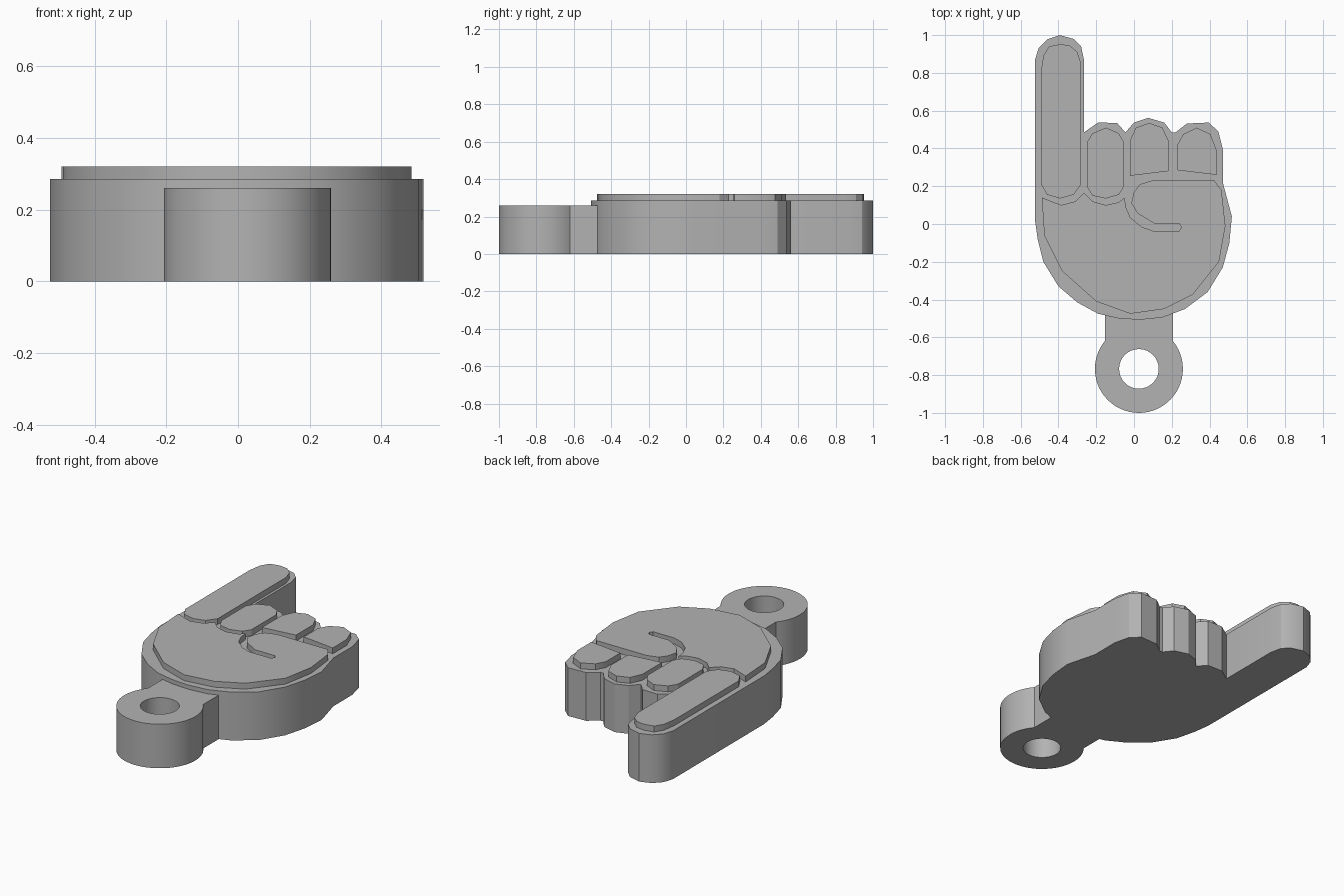
import bpy, bmesh, math

if "Cube" in bpy.data.objects:
    bpy.data.objects.remove(bpy.data.objects["Cube"])

grey = bpy.data.materials.new("light_grey")
grey.diffuse_color = (0.45, 0.45, 0.45, 1)
grey.use_nodes = True
grey.node_tree.nodes["Principled BSDF"].inputs["Base Color"].default_value = grey.diffuse_color


def slab(name, loops, z0, z1, angle=30):
    """Extrude a flat outline (first loop) with optional holes from z0 to z1."""
    bm = bmesh.new()
    for pts in loops:
        vs = [bm.verts.new((x, y, z0)) for x, y in pts]
        for a, b in zip(vs, vs[1:] + vs[:1]):
            bm.edges.new((a, b))
    bmesh.ops.triangle_fill(bm, edges=bm.edges[:], use_beauty=True)
    top = bmesh.ops.extrude_face_region(bm, geom=bm.faces[:], use_keep_orig=True)
    moved = [g for g in top["geom"] if isinstance(g, bmesh.types.BMVert)]
    bmesh.ops.translate(bm, verts=moved, vec=(0, 0, z1 - z0))
    bmesh.ops.recalc_face_normals(bm, faces=bm.faces[:])
    me = bpy.data.meshes.new(name)
    bm.to_mesh(me)
    bm.free()
    me.materials.append(grey)
    ob = bpy.data.objects.new(name, me)
    bpy.context.collection.objects.link(ob)
    bpy.ops.object.select_all(action="DESELECT")
    ob.select_set(True)
    bpy.context.view_layer.objects.active = ob
    bpy.ops.object.shade_smooth_by_angle(angle=math.radians(angle))
    return ob


def arc(cx, cy, r, a0, a1, n):
    return [(cx + r * math.cos(math.radians(a0 + (a1 - a0) * i / n)),
             cy + r * math.sin(math.radians(a0 + (a1 - a0) * i / n)))
            for i in range(n + 1)]


BASE, TOP, TAB = 0.285, 0.32, 0.26

# Hand silhouette: pointing finger, three curled fingers, round palm
slab("hand_base", [[
    (-.524, .87), (-.505, .93), (-.46, .977), (-.393, 1), (-.32, .98), (-.28, .94),
    (-.265, .87), (-.265, .485), (-.19, .537), (-.09, .535), (-.045, .485),
    (0, .537), (.075, .562), (.16, .537), (.2, .485), (.22, .485), (.28, .532),
    (.395, .537), (.447, .49), (.47, .395), (.47, .22), (.518, .04), (.505, -.1),
    (.47, -.23), (.39, -.36), (.27, -.45), (.15, -.495), (.03, -.507),
    (-.08, -.5), (-.19, -.475), (-.3, -.415), (-.4, -.33), (-.48, -.2),
    (-.51, -.08), (-.524, .02)]], 0, BASE)

# Raised palm with the curved thumb groove
slab("palm_plate", [[
    (-.488, .14), (-.385, .1), (-.31, .12), (-.265, .165), (-.22, .12), (-.15, .1),
    (-.08, .115), (-.05, .14), (-.043, .09), (-.02, .035), (.04, -.015), (.1, -.036),
    (.24, -.036), (.252, -.017), (.24, .002), (.11, .002), (.02, .055),
    (-.014, .11), (-.002, .165), (.03, .21), (.095, .23), (.425, .23), (.463, .18),
    (.484, -.01), (.45, -.2), (.31, -.375), (.16, -.45), (-.02, -.475),
    (-.2, -.41), (-.38, -.25), (-.475, -.06)]], BASE, TOP)

# Raised finger plates
slab("pointing_finger_plate", [[
    (-.492, .21), (-.46, .155), (-.39, .135), (-.32, .155), (-.28, .21), (-.28, .85),
    (-.3, .91), (-.34, .945), (-.39, .952), (-.45, .94), (-.48, .89), (-.492, .81)]],
    BASE, TOP)
slab("middle_finger_plate", [[
    (-.25, .2), (-.22, .15), (-.15, .135), (-.08, .155), (-.052, .2), (-.052, .43),
    (-.08, .48), (-.147, .51), (-.22, .48), (-.25, .43)]], BASE, TOP)
slab("ring_finger_plate", [[
    (-.022, .255), (.183, .28), (.183, .44), (.15, .51), (.08, .535), (.01, .51),
    (-.022, .44)]], BASE, TOP)
slab("little_finger_plate", [[
    (.23, .285), (.437, .26), (.437, .39), (.405, .475), (.333, .51), (.26, .475),
    (.23, .42)]], BASE, TOP)

# Keyring tab: round eyelet with a straight neck running into the palm
CX, CY, R = .026, -.767, .233
half = math.degrees(math.asin(.18 / R))
eyelet = arc(CX, CY, R, 90 + half, 450 - half, 40)
neck = [(CX + .18, -.45), (CX - .18, -.45)]
hole = arc(CX, CY, .105, 0, 360, 32)[:-1]
slab("keyring_tab", [eyelet + neck, hole], 0, TAB)
